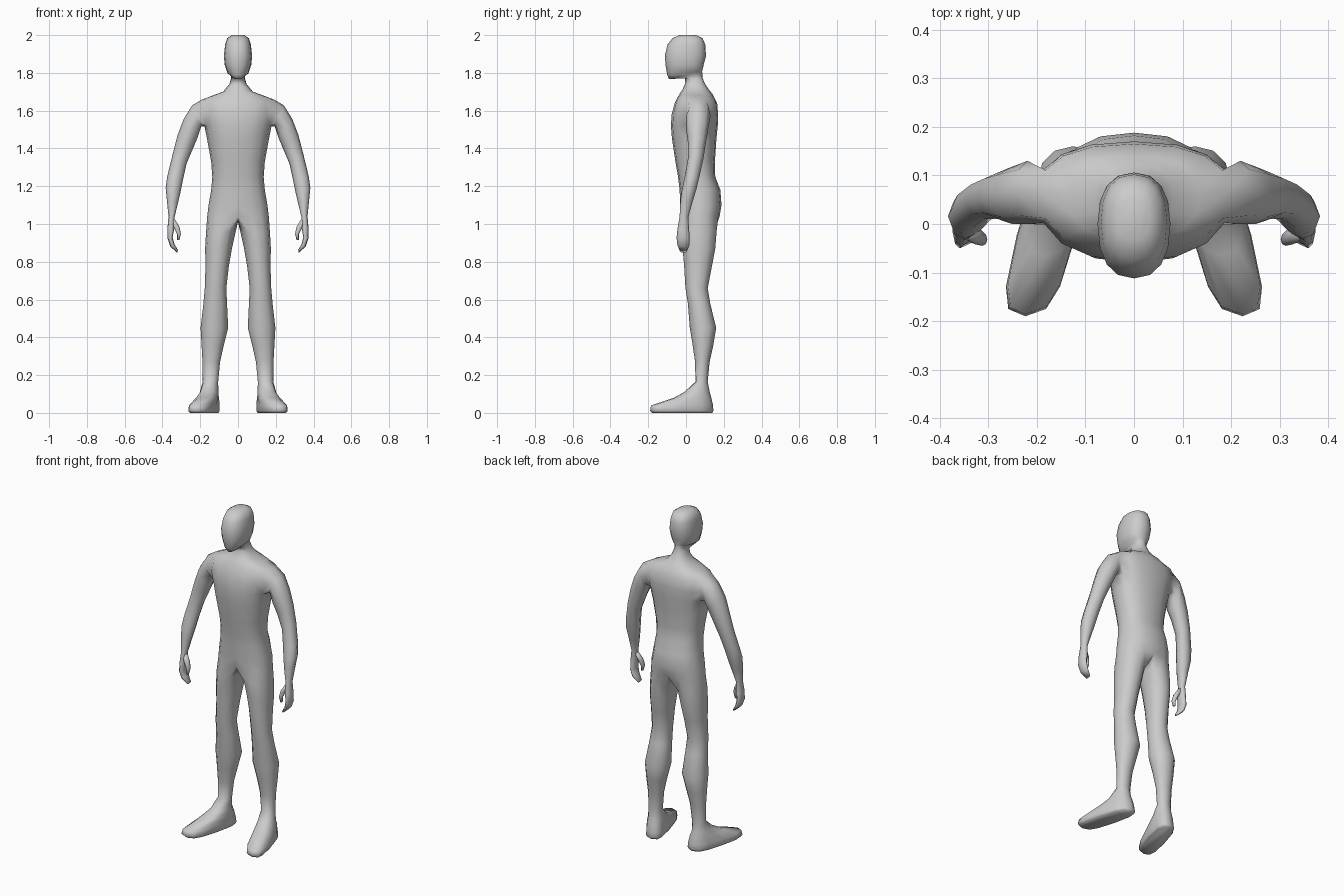
import bpy, bmesh, math

skin = bpy.data.materials.new("plain grey")
skin.diffuse_color = (0.6, 0.6, 0.6, 1)


def power(v, e):
    return math.copysign(abs(v) ** e, v)


def ring(bm, pts):
    return [bm.verts.new(p) for p in pts]


def strip(bm, a, b, closed=True, skip=()):
    n = len(a)
    for i in range(n if closed else n - 1):
        if i not in skip:
            j = (i + 1) % n
            bm.faces.new((a[i], a[j], b[j], b[i]))


def half_ring(z, w, yf, ys, yb, tilt=0, drop=0, e=0.85):
    """Nine points from front centre round the side to back centre."""
    pts = []
    for i in range(9):
        t = math.pi * i / 8
        s, c = (0 if i in (0, 8) else math.sin(t) ** e), power(math.cos(t), e)
        y = ys - c * ((ys - yf) if c > 0 else (yb - ys))
        pts.append((w * s, y, z + tilt * y - drop * s * s))
    return pts


def leg_ring(z, xi, xo, yf, yb, skew=0, e=0.95):
    """Twelve points, level slice; skew turns the foot outwards."""
    pts = []
    for i in range(12):
        a = math.radians((i - 4) * 30)
        y = (yf + yb) / 2 + (yb - yf) / 2 * power(math.sin(a), e)
        x = (xi + xo) / 2 + (xo - xi) / 2 * power(math.cos(a), e)
        pts.append((x + skew * (0.09 - y), y, z))
    return pts


def arm_ring(ox, oz, ix, iz, yf, yb, e=0.9):
    """Eight points between an outer and an inner outline point."""
    pts = []
    for k in range(8):
        a = math.radians((k - 1) * 45)
        u, v = power(math.cos(a), e), power(math.sin(a), e)
        pts.append(((ox + ix) / 2 + (ox - ix) / 2 * u,
                    (yf + yb) / 2 + (yb - yf) / 2 * v,
                    (oz + iz) / 2 + (oz - iz) / 2 * u))
    return pts


def finish(bm, name):
    bmesh.ops.recalc_face_normals(bm, faces=bm.faces)
    me = bpy.data.meshes.new(name)
    bm.to_mesh(me)
    bm.free()
    me.materials.append(skin)
    for p in me.polygons:
        p.use_smooth = True
    ob = bpy.data.objects.new(name, me)
    bpy.context.collection.objects.link(ob)
    m = ob.modifiers.new("mirror", "MIRROR")
    m.use_clip = True
    m.merge_threshold = 0.0005
    return ob


bm = bmesh.new()

# head, neck and torso: z, half width, front y, side y, back y, tilt, drop
trunk = [half_ring(*r) for r in (
    (2.0, .032, -.035, .01, .055),
    (1.983, .058, -.072, .01, .088),
    (1.95, .068, -.098, .005, .102),
    (1.89, .075, -.112, .0, .106),
    (1.84, .07, -.108, .0, .093),
    (1.80, .056, -.10, .0, .086, .1),
    (1.785, .036, -.09, .02, .086, .2),
    (1.772, .036, -.005, .045, .088),
    (1.74, .046, -.006, .05, .102),
    (1.71, .08, -.02, .055, .122, 0, .01),
    (1.69, .135, -.034, .06, .14, 0, .01),
    (1.64, .195, -.06, .068, .165, 0, -.017),
    (1.58, .20, -.076, .065, .17),
    (1.52, .178, -.08, .06, .168),
    (1.45, .164, -.074, .055, .161),
    (1.33, .142, -.056, .055, .153),
    (1.25, .136, -.042, .06, .155),
    (1.18, .142, -.034, .065, .182),
    (1.10, .156, -.03, .07, .188),
    (1.04, .163, -.024, .07, .178))]
rows = [ring(bm, r) for r in trunk]
bm.faces.new(rows[0])
SHOULDER = 11
for i in range(len(rows) - 1):
    hole = (3, 4) if i in (SHOULDER, SHOULDER + 1) else ()
    strip(bm, rows[i], rows[i + 1], False, hole)

# legs and feet grow from the hip row closed by three crotch points
loop = rows[-1] + ring(bm, [(0, .12, 1.02), (0, .075, 1.01), (0, .025, 1.02)])
for r in ((.96, .012, .169, -.024, .162),
          (.87, .032, .174, -.018, .155),
          (.78, .048, .172, -.01, .138),
          (.66, .062, .176, -.003, .115),
          (.58, .058, .183, .01, .128),
          (.45, .052, .198, .02, .16),
          (.36, .075, .193, .035, .145),
          (.27, .095, .188, .048, .125),
          (.165, .105, .187, .05, .115),
          (.11, .10, .198, -.01, .126, .12),
          (.08, .094, .206, -.065, .134, .2, .8),
          (.04, .09, .21, -.185, .143, .26, .7),
          (.012, .09, .212, -.19, .145, .26, .65),
          (0, .096, .204, -.178, .14, .26, .65)):
    new = ring(bm, leg_ring(*r))
    strip(bm, loop, new)
    loop = new
bm.faces.new(loop)

# arms and hands grow from the shoulder opening
top, mid, low = rows[SHOULDER:SHOULDER + 3]
loop = [top[3], top[4], top[5], mid[5], low[5], low[4], low[3], mid[3]]
for r in ((.243, 1.628, .195, 1.515, .0, .13),
          (.288, 1.555, .213, 1.46, .0, .118),
          (.32, 1.47, .24, 1.395, .01, .106),
          (.346, 1.37, .272, 1.32, .01, .092),
          (.375, 1.25, .29, 1.24, -.008, .07),
          (.383, 1.19, .304, 1.17, -.022, .054),
          (.377, 1.13, .318, 1.11, -.03, .036),
          (.368, 1.04, .336, 1.035, -.034, .012),
          (.374, .97, .336, .98, -.045, .016),
          (.372, .92, .346, .93, -.05, .02),
          (.358, .88, .337, .895, -.045, .018),
          (.322, .848, .318, .862, -.032, .005)):
    new = ring(bm, arm_ring(*r))
    strip(bm, loop, new)
    loop = new
bm.faces.new(loop)
bmesh.ops.delete(bm, geom=[v for v in bm.verts if not v.link_faces], context="VERTS")
finish(bm, "body")

# thumbs
bm = bmesh.new()
thumb = [ring(bm, arm_ring(*r)) for r in (
    (.36, 1.02, .334, 1.025, -.03, .0),
    (.342, .985, .31, .985, -.042, -.008),
    (.322, .945, .302, .948, -.045, -.018),
    (.322, .915, .31, .915, -.04, -.024))]
for a, b in zip(thumb, thumb[1:]):
    strip(bm, a, b)
bm.faces.new(thumb[0])
bm.faces.new(thumb[-1])
finish(bm, "thumb")
